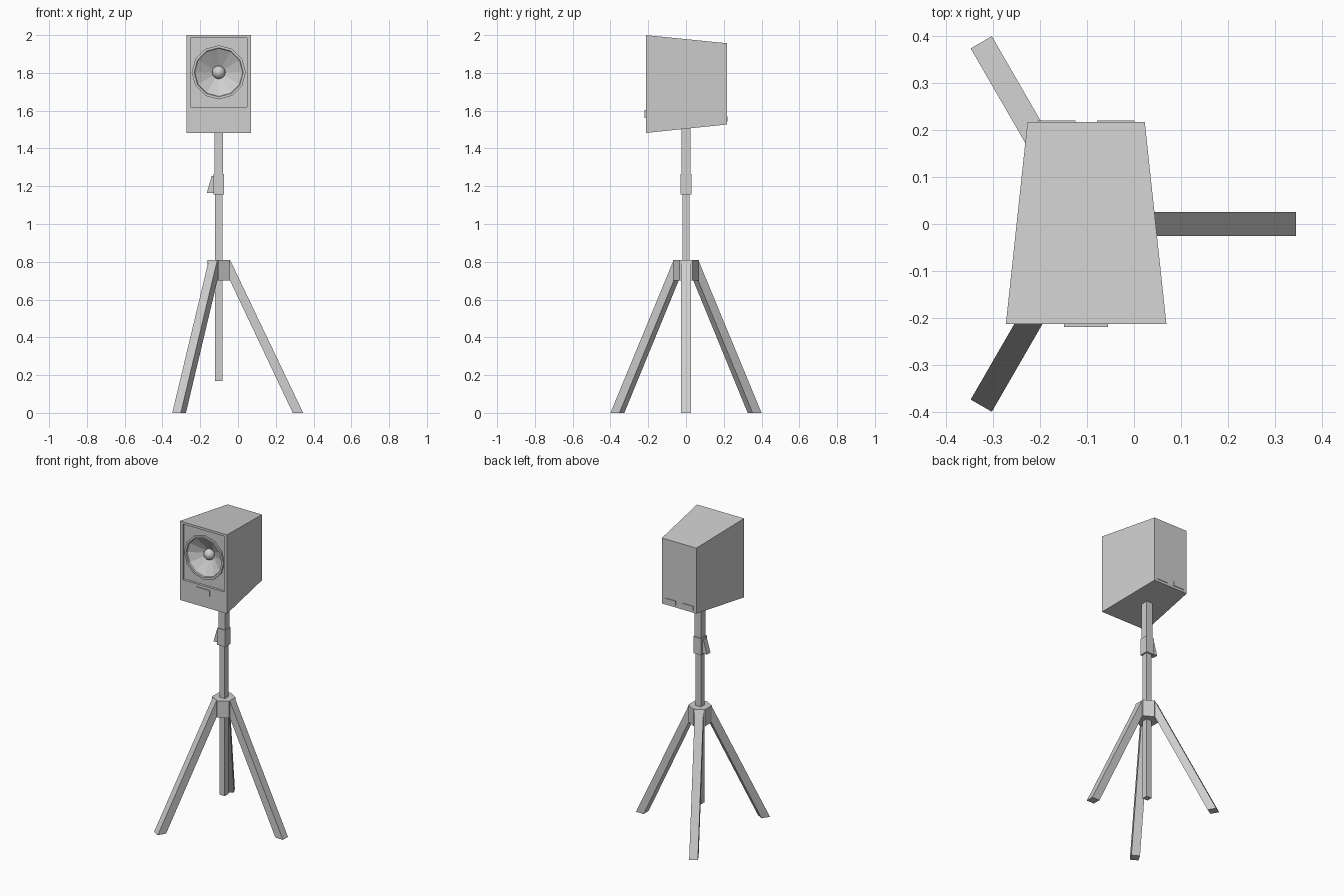
import bpy, bmesh
from math import cos, sin, pi, radians
from mathutils import Matrix, Vector

old = bpy.data.objects.get("Cube")
if old:
    bpy.data.objects.remove(old, do_unlink=True)

AXIS = Vector((-0.102, 0, 0))  # centre line of the pole and cabinet

grey = bpy.data.materials.new("light_grey")
grey.use_nodes = True
grey.diffuse_color = (0.62, 0.62, 0.62, 1)
grey.node_tree.nodes["Principled BSDF"].inputs["Base Color"].default_value = (0.62, 0.62, 0.62, 1)


def finish(name, bm, turn=0):
    """Turn the mesh about the pole, and place it on the pole axis."""
    bmesh.ops.recalc_face_normals(bm, faces=bm.faces)
    bm.transform(Matrix.Translation(AXIS) @ Matrix.Rotation(turn, 4, "Z"))
    mesh = bpy.data.meshes.new(name)
    bm.to_mesh(mesh)
    bm.free()
    mesh.materials.append(grey)
    obj = bpy.data.objects.new(name, mesh)
    bpy.context.collection.objects.link(obj)
    return obj


def loft(name, loop_a, loop_b, turn=0):
    """Solid between two matching loops of points."""
    bm = bmesh.new()
    a = [bm.verts.new(p) for p in loop_a]
    b = [bm.verts.new(p) for p in loop_b]
    bm.faces.new(a)
    bm.faces.new(b[::-1])
    n = len(a)
    for i in range(n):
        j = (i + 1) % n
        bm.faces.new((a[i], b[i], b[j], a[j]))
    return finish(name, bm, turn)


def rect_xz(half_x, y, z0, z1, cx=0):
    return [(cx - half_x, y, z0), (cx + half_x, y, z0), (cx + half_x, y, z1), (cx - half_x, y, z1)]


def box(name, half_x, y0, y1, z0, z1, cx=0):
    return loft(name, rect_xz(half_x, y0, z0, z1, cx), rect_xz(half_x, y1, z0, z1, cx))


def ring(radius, sides, y, z):
    steps = [2 * pi * i / sides for i in range(sides)]
    return [(radius * sin(t), y, z + radius * cos(t)) for t in steps]


def cut(target, cutter):
    mod = target.modifiers.new("cut", "BOOLEAN")
    mod.operation, mod.solver, mod.object = "DIFFERENCE", "EXACT", cutter
    bpy.context.view_layer.objects.active = target
    bpy.ops.object.modifier_apply(modifier=mod.name)
    bpy.data.objects.remove(cutter, do_unlink=True)


# Tapered cabinet with a recessed front panel and a speaker opening
FRONT, BACK, PANEL, SPEAKER_Z = -0.213, 0.217, -0.198, 1.803
cabinet = loft("cabinet", rect_xz(0.171, FRONT, 1.482, 2.0), rect_xz(0.125, BACK, 1.527, 1.957))
cut(cabinet, box("panel_cutter", 0.15, -0.3, PANEL, 1.62, 1.985))
cut(cabinet, loft("speaker_cutter", ring(0.136, 12, -0.3, SPEAKER_Z), ring(0.136, 12, -0.12, SPEAKER_Z)))

# Speaker rim and cone, turned from a (radius, y) profile
profile = [(0.143, PANEL), (0.143, -0.209), (0.13, -0.209), (0.127, -0.2), (0.025, -0.14)]
bm = bmesh.new()
loops = [[bm.verts.new(p) for p in ring(r, 12, y, SPEAKER_Z)] for r, y in profile]
for a, b in zip(loops, loops[1:]):
    for i in range(12):
        j = (i + 1) % 12
        bm.faces.new((a[i], a[j], b[j], b[i]))
bm.faces.new(loops[-1])
finish("speaker_cone", bm)

# Dust cap in the middle of the cone
bm = bmesh.new()
bmesh.ops.create_uvsphere(bm, u_segments=16, v_segments=10, radius=0.035,
                          matrix=Matrix.Translation((0, -0.15, SPEAKER_Z)))
cap = finish("dust_cap", bm)
cap.data.shade_smooth()

# Raised plates on the front and back
box("front_plate", 0.047, FRONT - 0.006, FRONT + 0.002, 1.562, 1.603)
for side, cx in (("right", -0.063), ("left", 0.063)):
    box("back_plate_" + side, 0.04, BACK - 0.002, BACK + 0.004, 1.543, 1.57, cx)

# Square telescopic pole, collar and clamp lever
box("lower_pole", 0.019, -0.019, 0.019, 0.17, 1.2)
box("upper_pole", 0.0235, -0.0235, 0.0235, 1.2, 1.52)
box("collar", 0.029, -0.029, 0.029, 1.155, 1.265)
lever = [(-0.028, 1.255), (-0.037, 1.255), (-0.063, 1.165), (-0.028, 1.165)]
loft("clamp_lever", [(x, -0.018, z) for x, z in lever], [(x, 0.018, z) for x, z in lever])

# Six-sided hub with flat sides towards the legs
hexagon = [(0.07 * cos(radians(30 + 60 * i)), 0.07 * sin(radians(30 + 60 * i))) for i in range(6)]
loft("hub", [(x, y, 0.7) for x, y in hexagon], [(x, y, 0.81) for x, y in hexagon])

# Three splayed legs, cut flat at the floor and upright at the hub
leg = [(0.06, 0.81), (0.447, 0), (0.392, 0), (0.06, 0.7)]
for i, name in enumerate(("left_leg", "back_leg", "front_leg")):
    loft(name, [(x, -0.026, z) for x, z in leg], [(x, 0.026, z) for x, z in leg], radians(120 * i))
